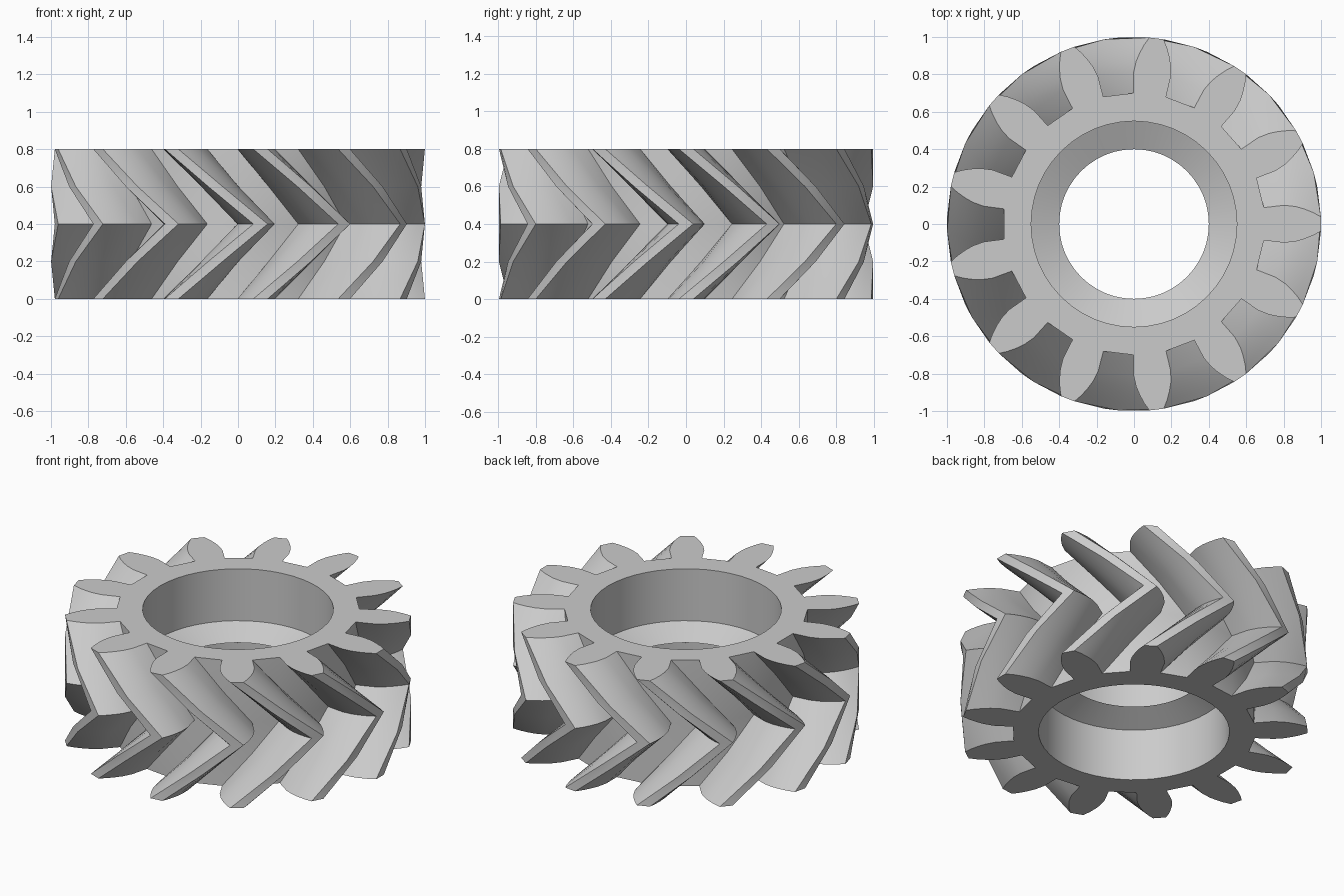
import bpy
import bmesh
from math import cos, sin, pi, radians

if "Cube" in bpy.data.objects:
    bpy.data.objects.remove(bpy.data.objects["Cube"], do_unlink=True)

TEETH = 13
HEIGHT = 0.8
PITCH = 2 * pi / TEETH
BORE_SIDES = 48

# Half tooth profile: radius, half angle in degrees
FLANK = [(0.70, 7.2), (0.81, 7.1), (0.87, 6.15), (0.915, 5.0), (0.96, 3.65), (1.0, 2.2)]
# Bore profile with a ridge at mid height: radius, z
BORE = [(0.55, 0), (0.55, 0.33), (0.40, 0.40), (0.55, 0.47), (0.55, HEIGHT)]

bm = bmesh.new()


def ring(points, z, turn=0.0):
    """Add a ring of vertices from polar points."""
    return [bm.verts.new((r * cos(a + turn), r * sin(a + turn), z)) for r, a in points]


def bridge(lower, upper):
    n = len(lower)
    return [bm.faces.new((lower[i], lower[(i + 1) % n], upper[(i + 1) % n], upper[i]))
            for i in range(n)]


def loop_edges(loop):
    return [bm.edges.get((v, loop[(i + 1) % len(loop)])) for i, v in enumerate(loop)]


# Gear outline, tooth by tooth
outline = []
for t in range(TEETH):
    outline += [(r, t * PITCH - radians(h)) for r, h in FLANK]
    outline += [(r, t * PITCH + radians(h)) for r, h in reversed(FLANK)]

# Herringbone sides: twist one pitch up to the middle, then back
outer = [ring(outline, HEIGHT * k / 4, PITCH * (1 - abs(k - 2) / 2)) for k in range(5)]
sides = []
for low, high in zip(outer, outer[1:]):
    sides += bridge(low, high)

# Bore with its central ridge
circle = [2 * pi * i / BORE_SIDES for i in range(BORE_SIDES)]
inner = [ring([(r, a) for a in circle], z) for r, z in BORE]
for low, high in zip(inner, inner[1:]):
    bridge(low, high)

# Flat end faces around the bore
for k in (0, -1):
    edges = loop_edges(outer[k]) + loop_edges(inner[k])
    bmesh.ops.triangle_fill(bm, edges=edges, use_beauty=True, use_dissolve=False)

bmesh.ops.triangulate(bm, faces=sides, quad_method='SHORT_EDGE')
bmesh.ops.recalc_face_normals(bm, faces=bm.faces[:])

mesh = bpy.data.meshes.new("herringbone_gear")
bm.to_mesh(mesh)
bm.free()
gear = bpy.data.objects.new("herringbone_gear", mesh)
bpy.context.collection.objects.link(gear)

# Plain grey material
grey = bpy.data.materials.new("light_grey")
grey.use_nodes = True
color = (0.6, 0.6, 0.6, 1)
grey.diffuse_color = color
grey.node_tree.nodes["Principled BSDF"].inputs["Base Color"].default_value = color
mesh.materials.append(grey)

# Smooth flanks and bore, keep the tooth edges crisp
bpy.ops.object.select_all(action='DESELECT')
gear.select_set(True)
bpy.context.view_layer.objects.active = gear
bpy.ops.object.shade_smooth_by_angle(angle=radians(20))
